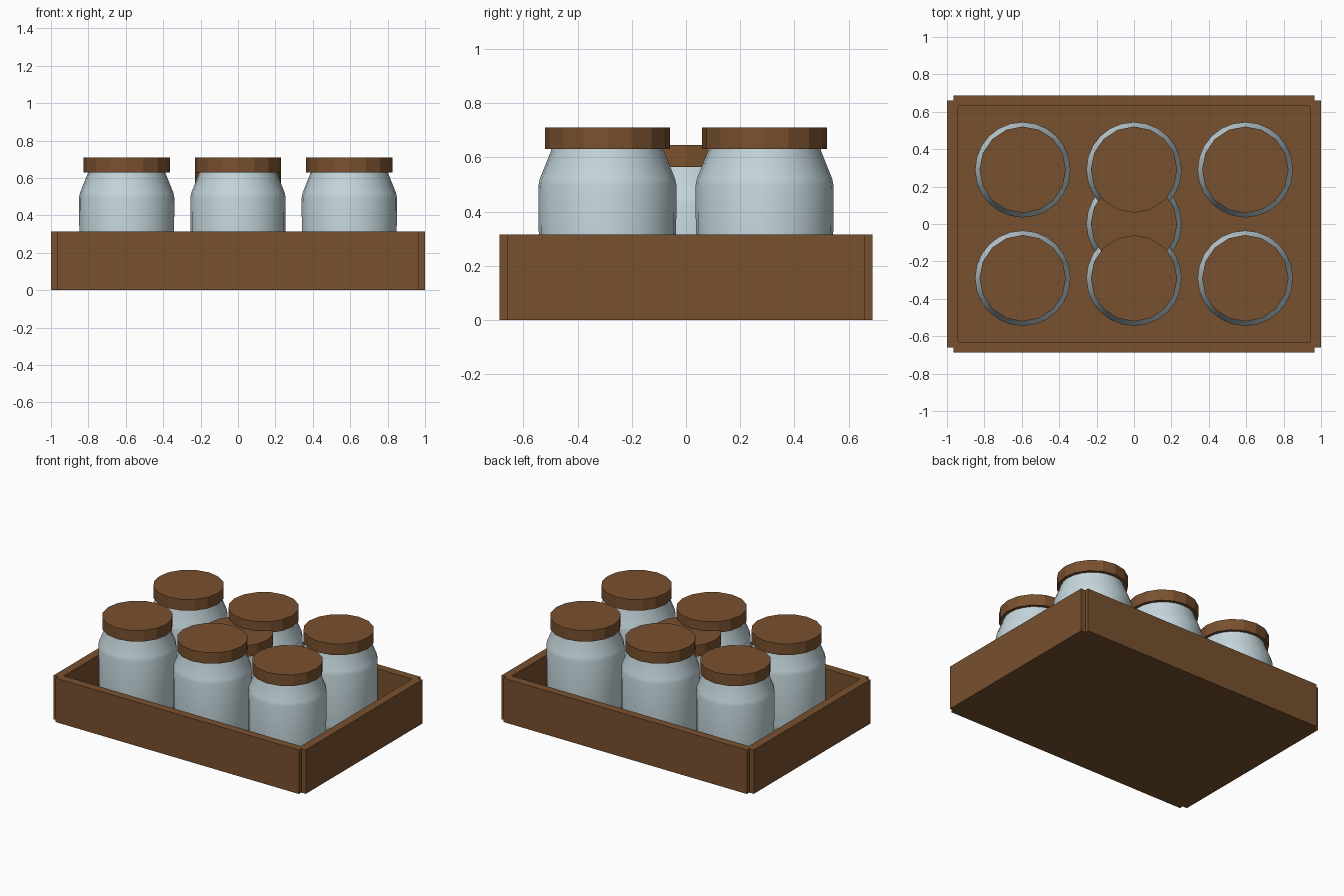
import bpy, bmesh, math

if "Cube" in bpy.data.objects:
    bpy.data.objects.remove(bpy.data.objects["Cube"])


def material(name, rgb):
    m = bpy.data.materials.new(name)
    m.diffuse_color = (*rgb, 1)
    m.use_nodes = True
    m.node_tree.nodes["Principled BSDF"].inputs["Base Color"].default_value = m.diffuse_color
    return m


WOOD = material("brown wood", (0.19, 0.082, 0.028))
GLASS = material("pale blue glass", (0.56, 0.68, 0.72))


def finish(name, bm, mat):
    bmesh.ops.recalc_face_normals(bm, faces=bm.faces)
    mesh = bpy.data.meshes.new(name)
    bm.to_mesh(mesh)
    bm.free()
    mesh.materials.append(mat)
    obj = bpy.data.objects.new(name, mesh)
    bpy.context.collection.objects.link(obj)
    return obj


def box(name, lo, hi, mat):
    bm = bmesh.new()
    bmesh.ops.create_cube(bm, size=1)
    for v in bm.verts:
        v.co = [(a + b) / 2 + c * (b - a) for a, b, c in zip(lo, hi, v.co)]
    return finish(name, bm, mat)


def turned(name, profile, sides, centre, mat, smooth=False):
    """Closed solid of revolution from (radius, height) points."""
    bm = bmesh.new()
    rings = []
    for r, z in profile:
        rings.append([bm.verts.new((centre[0] + r * math.cos(math.tau * i / sides),
                                    centre[1] + r * math.sin(math.tau * i / sides),
                                    centre[2] + z)) for i in range(sides)])
    for a, b in zip(rings, rings[1:]):
        for i in range(sides):
            j = (i + 1) % sides
            bm.faces.new((a[i], a[j], b[j], b[i])).smooth = smooth
    bm.faces.new(rings[0])
    bm.faces.new(rings[-1])
    obj = finish(name, bm, mat)
    if smooth:
        bpy.ops.object.select_all(action='DESELECT')
        bpy.context.view_layer.objects.active = obj
        obj.select_set(True)
        bpy.ops.object.shade_smooth_by_angle(angle=math.radians(40))
    return obj


# Tray: floor and four planks that step at the corners
FLOOR, RIM = 0.065, 0.315
box("tray_floor", (-0.95, -0.64, 0), (0.95, 0.64, FLOOR), WOOD)
for s, side in ((-1, "front"), (1, "back")):
    y = sorted((s * 0.63, s * 0.688))
    box(side + "_plank", (-0.965, y[0], 0), (0.965, y[1], RIM), WOOD)
for s, side in ((-1, "left"), (1, "right")):
    x = sorted((s * 0.94, s))
    box(side + "_plank", (x[0], -0.66, 0), (x[1], 0.66, RIM), WOOD)

# Jars: six on the floor, one sunk in the middle
BODY = [(0.225, 0.001), (0.246, 0.02), (0.252, 0.06), (0.255, 0.43),
        (0.250, 0.455), (0.208, 0.56), (0.208, 0.58)]
LID = [(0.231, 0.565), (0.231, 0.645)]
spots = [(x, y, FLOOR) for x in (-0.595, 0, 0.595) for y in (-0.29, 0.29)]
for n, spot in enumerate(spots + [(0, 0, 0)], 1):
    turned(f"jar_body_{n}", BODY, 24, spot, GLASS, smooth=True)
    turned(f"jar_lid_{n}", LID, 16, spot, WOOD)
